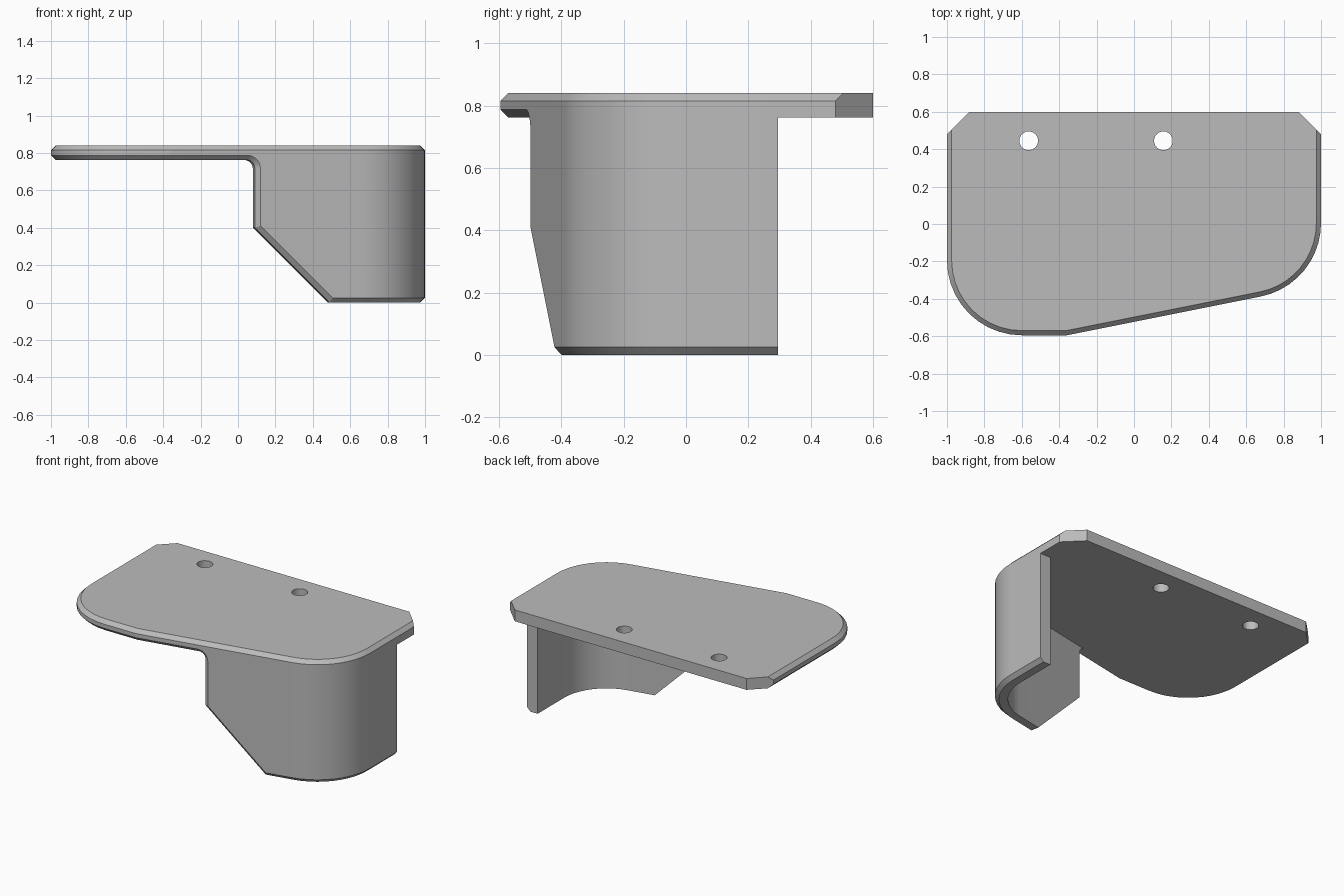
import bpy, bmesh
from math import sin, cos, atan, pi, radians
from mathutils import Vector

cube = bpy.data.objects.get("Cube")
if cube:
    bpy.data.objects.remove(cube, do_unlink=True)

TOP, UNDER = 0.84, 0.762      # shelf surfaces
T, C = 0.08, 0.025            # wall thickness, chamfer
R, SLOPE = 0.4, 0.2           # corner radius, slant of the front edge
KINK, FRONT, BACK = -0.36, -0.595, 0.6
END = 0.48                    # where the back corner cuts begin
TILT = atan(SLOPE)
N = 10

grey = bpy.data.materials.new("plain grey")
grey.diffuse_color = (0.5, 0.5, 0.5, 1)
grey.use_nodes = True
grey.node_tree.nodes["Principled BSDF"].inputs["Base Color"].default_value = (0.5, 0.5, 0.5, 1)

bm = bmesh.new()
cache = {}


def vert(x, y, z):
    key = (round(x, 5), round(y, 5), round(z, 5))
    if key not in cache:
        cache[key] = bm.verts.new(key)
    return cache[key]


def face(verts):
    verts = list(dict.fromkeys(verts))
    if len(verts) > 2 and not bm.faces.get(verts):
        bm.faces.new(verts)


stations = []


def station(skin, core, inward, z_core, chamfer=C):
    """One cross-section of the rim, from the top chamfer round to the underside.
    skin is (x, y, z) on the outer face, core is the (x, y) of the full outline."""
    n = Vector(inward)
    s, k = Vector(skin[:2]), Vector(core)
    rows = [(s + n * C, TOP), (s, TOP - C), (s, skin[2]),
            (k + n * chamfer, z_core), (k + n * T, z_core), (k + n * T, UNDER)]
    stations.append([vert(p.x, p.y, z) for p, z in rows])


def plain(p, inward, z, chamfer=C):
    station((p[0], p[1], z + chamfer), p, inward, z, chamfer)


def slant(x):
    return x, FRONT + SLOPE * (x - KINK)


# Right edge: bare shelf first, then the end of the hanging wall
plain((1, END), (-1, 1), UNDER, 0)
plain((1, 0.295), (-1, 0), UNDER, 0)
plain((1, 0.295), (-1, 0), 0)

# Rounded wall corner
cx = 1 - R
cy = slant(cx + R * sin(TILT))[1] + R * cos(TILT)
for i in range(N + 1):
    a = -(pi / 2 - TILT) * i / N
    plain((cx + R * cos(a), cy + R * sin(a)), (-cos(a), -sin(a)), 0)

# Slanted front: lower corner, diagonal, upright edge, fillet under the shelf
normal = (-sin(TILT), cos(TILT))
edge_x, corner_z, fillet = 0.095, 0.4, 0.045
m = C * (2 ** 0.5 - 1)


def wall_point(x, z, dx, dz):
    station((*slant(x + dx), z + dz), slant(x), normal, z)


wall_point(edge_x + corner_z, 0, m, C)
wall_point(edge_x, corner_z, C, m)
for i in range(7):
    a = pi / 2 * i / 6
    wall_point(edge_x - fillet + fillet * cos(a), UNDER - fillet + fillet * sin(a),
               C * cos(a), C * sin(a))

# Shelf front and rounded left corner
plain((KINK, FRONT), (-sin(TILT / 2), cos(TILT / 2)), UNDER)
for i in range(N + 1):
    a = -pi / 2 - pi / 2 * i / N
    plain((R - 1 + R * cos(a), FRONT + R + R * sin(a)), (-cos(a), -sin(a)), UNDER)
plain((-1, END), (1, 1), UNDER)

# Skin the rim
for a, b in zip(stations, stations[1:]):
    for j in range(len(a) - 1):
        face([a[j], a[j + 1], b[j + 1], b[j]])

# Back edge with its two cut corners
bx = 1 - (BACK - END)
back = {(s, z): vert(s * bx, BACK, z) for s in (1, -1) for z in (TOP, UNDER)}
for s, rim in ((1, stations[0]), (-1, stations[-1])):
    face(rim + [back[s, UNDER], back[s, TOP]])
face([back[1, TOP], back[1, UNDER], back[-1, UNDER], back[-1, TOP]])

# Two screw holes
loops = {TOP: [], UNDER: []}
for hx in (-0.563, 0.157):
    rings = {z: [vert(hx + 0.05 * cos(2 * pi * i / 24), 0.445 + 0.05 * sin(2 * pi * i / 24), z)
                 for i in range(24)] for z in loops}
    for i in range(24):
        j = (i + 1) % 24
        face([rings[TOP][i], rings[TOP][j], rings[UNDER][j], rings[UNDER][i]])
    for z in loops:
        loops[z].append(rings[z])

# Top and underside of the shelf, filled around the holes
for z, row in ((TOP, 0), (UNDER, 5)):
    rim = [st[row] for st in stations] + [back[-1, z], back[1, z]]
    loops[z].append(list(dict.fromkeys(rim)))
    edges = []
    for loop in loops[z]:
        for a, b in zip(loop, loop[1:] + loop[:1]):
            edges.append(bm.edges.get((a, b)) or bm.edges.new((a, b)))
    bmesh.ops.triangle_fill(bm, edges=list(dict.fromkeys(edges)), use_beauty=True,
                            normal=(0, 0, 1))

bmesh.ops.recalc_face_normals(bm, faces=bm.faces[:])
slivers = [f for f in bm.faces if f.calc_area() < 1e-7]
bmesh.ops.delete(bm, geom=slivers, context='FACES')

mesh = bpy.data.meshes.new("shelf_bracket")
bm.to_mesh(mesh)
bm.free()
mesh.materials.append(grey)
bracket = bpy.data.objects.new("shelf_bracket", mesh)
bpy.context.collection.objects.link(bracket)

# Smooth corners, crisp chamfers
bpy.ops.object.select_all(action='DESELECT')
bracket.select_set(True)
bpy.context.view_layer.objects.active = bracket
bpy.ops.object.shade_smooth_by_angle(angle=radians(10))
weighted = bracket.modifiers.new("even_shading", 'WEIGHTED_NORMAL')
weighted.keep_sharp = True
